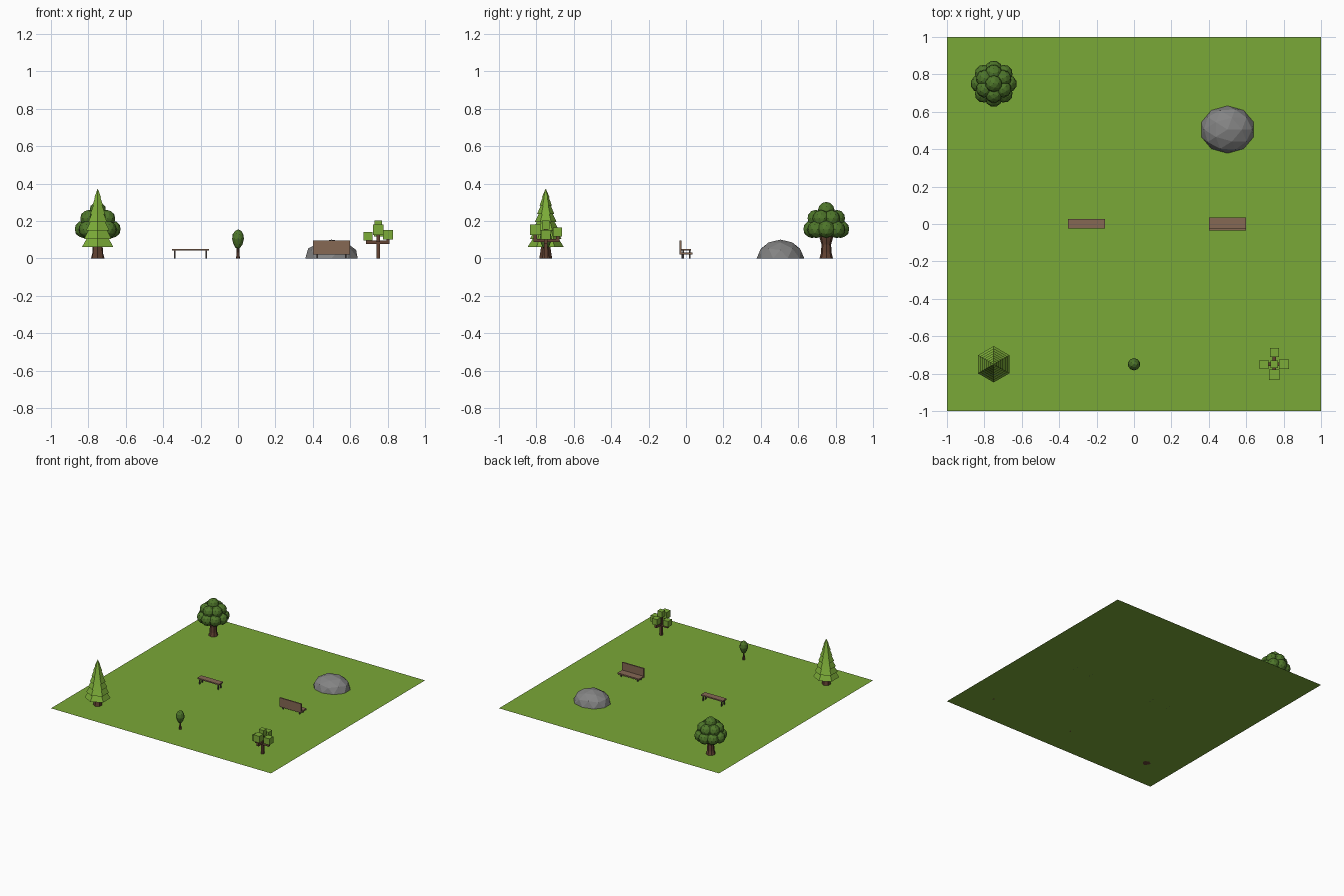
import bpy, bmesh, math
from mathutils import Matrix, Vector

if "Cube" in bpy.data.objects:
    bpy.data.objects.remove(bpy.data.objects["Cube"])


def material(name, r, g, b):
    m = bpy.data.materials.new(name)
    lin = [((c / 255 + 0.055) / 1.055) ** 2.4 for c in (r, g, b)]
    m.diffuse_color = (*lin, 1)
    m.use_nodes = True
    m.node_tree.nodes["Principled BSDF"].inputs["Base Color"].default_value = m.diffuse_color
    return m


GRASS = material("grass green", 122, 168, 55)
LEAF = material("light leaf green", 124, 172, 56)
DARK = material("dark leaf green", 78, 118, 42)
BARK = material("bark brown", 98, 66, 50)
WOOD = material("bench wood", 134, 104, 84)
STONE = material("stone grey", 132, 132, 132)
METAL = material("dark leg metal", 76, 70, 68)


def finish(name, bm, mat):
    me = bpy.data.meshes.new(name)
    bm.to_mesh(me)
    bm.free()
    ob = bpy.data.objects.new(name, me)
    me.materials.append(mat)
    bpy.context.collection.objects.link(ob)
    return ob


def add_box(bm, x0, x1, y0, y1, z0, z1):
    mid = Vector(((x0 + x1) / 2, (y0 + y1) / 2, (z0 + z1) / 2))
    size = Matrix.Diagonal((x1 - x0, y1 - y0, z1 - z0, 1))
    bmesh.ops.create_cube(bm, size=1, matrix=Matrix.Translation(mid) @ size)


def boxes(name, mat, *dims):
    bm = bmesh.new()
    for d in dims:
        add_box(bm, *d)
    return finish(name, bm, mat)


def add_ico(bm, loc, scale, spin=0.0):
    mtx = (Matrix.Translation(loc) @ Matrix.Diagonal((*scale, 1))
           @ Matrix.Rotation(spin, 4, 'Z'))
    return bmesh.ops.create_icosphere(bm, subdivisions=2, radius=1, matrix=mtx)['verts']


def lathe(name, mat, x, y, profile, sides, spin=0.0):
    """Stacked rings of (radius, z), closed at both ends."""
    bm = bmesh.new()
    rings = []
    for r, z in profile:
        rings.append([bm.verts.new((x + r * math.cos(spin + math.tau * i / sides),
                                    y + r * math.sin(spin + math.tau * i / sides), z))
                      for i in range(sides)])
    for a, b in zip(rings, rings[1:]):
        for i in range(sides):
            j = (i + 1) % sides
            bm.faces.new((a[i], a[j], b[j], b[i]))
    bm.faces.new(rings[0][::-1])
    bm.faces.new(rings[-1])
    return finish(name, bm, mat)


# Lawn
bm = bmesh.new()
bmesh.ops.create_grid(bm, x_segments=1, y_segments=1, size=1)
finish("lawn", bm, GRASS)

# Boulder: upper half of a faceted ball
bm = bmesh.new()
add_ico(bm, (0.5, 0.505, 0), (0.147, 0.127, 0.1))
low = [v for v in bm.verts if v.co.z < -0.001]
bmesh.ops.delete(bm, geom=low, context='VERTS')
finish("boulder", bm, STONE)

# Round leafy tree
TX, TY = -0.75, 0.75
lathe("round_tree_trunk", BARK, TX, TY,
      [(0.036, 0), (0.028, 0.03), (0.026, 0.075), (0.04, 0.125)], 8)
bm = bmesh.new()
add_ico(bm, (TX, TY, 0.185), (0.085, 0.085, 0.075))
for count, ring, z, r, turn in ((8, 0.077, 0.155, 0.047, 0.0),
                                (6, 0.056, 0.213, 0.046, math.pi / 6),
                                (1, 0.0, 0.257, 0.045, 0.0)):
    for i in range(count):
        a = turn + math.tau * i / count
        add_ico(bm, (TX + ring * math.cos(a), TY + ring * math.sin(a), z), (r, r, r), a)
finish("round_tree_crown", bm, DARK)

# Pine: six-sided tiers that step inward
PX, PY = -0.75, -0.75
lathe("pine_trunk", BARK, PX, PY, [(0.034, 0), (0.022, 0.08)], 6, math.pi / 6)
TIERS = 7
bottom, tip = 0.06, 0.37
step = (tip - bottom) / TIERS
for i in range(TIERS):
    r = 0.097 * (1 - i / (TIERS + 0.6))
    nxt = 0.097 * (1 - (i + 1) / (TIERS + 0.6)) * 0.82
    z = bottom + step * i
    if i == TIERS - 1:
        nxt = 0.0015
    lathe(f"pine_tier_{i + 1}", LEAF, PX, PY, [(r, z), (nxt, z + step)], 6, math.pi / 6)

# Young tree: egg-shaped crown on a thin trunk
lathe("young_tree_trunk", BARK, 0, -0.75, [(0.010, 0), (0.006, 0.065)], 6)
bm = bmesh.new()
for v in add_ico(bm, (0, -0.75, 0.102), (0.033, 0.033, 0.053)):
    if v.co.z < 0.09:
        v.co.x *= 0.85
        v.co.y = -0.75 + (v.co.y + 0.75) * 0.85
finish("young_tree_crown", bm, DARK)

# Cube-leaf tree: upright trunk, four bent branches, five leaf cubes
CX, CY = 0.75, -0.75
t = 0.009
trunk = [(CX - t, CX + t, CY - t, CY + t, 0, 0.16)]
leaves = [(CX - 0.021, CX + 0.021, CY - 0.021, CY + 0.021, 0.155, 0.203)]
for dx, dy, arm, bar, base, top in ((-1, 0, 0.056, 0.076, 0.094, 0.142),
                                    (1, 0, 0.052, 0.076, 0.100, 0.152),
                                    (0, -1, 0.056, 0.086, 0.126, 0.180),
                                    (0, 1, 0.064, 0.086, 0.118, 0.166)):
    ex, ey = CX + dx * arm, CY + dy * arm
    trunk.append((min(CX, ex) - t, max(CX, ex) + t,
                  min(CY, ey) - t, max(CY, ey) + t, bar, bar + 0.018))
    trunk.append((ex - t, ex + t, ey - t, ey + t, bar, base + 0.01))
    h = (top - base) / 2
    leaves.append((ex - h, ex + h, ey - h, ey + h, base, top))
boxes("cube_tree_branches", BARK, *trunk)
boxes("cube_tree_leaves", LEAF, *leaves)


# Benches
def bench_legs(name, xs, ys, top):
    w = 0.004
    boxes(name, METAL, *[(x - w, x + w, y - w, y + w, 0, top) for x in xs for y in ys])


boxes("plain_bench_seat", WOOD, (-0.353, -0.155, -0.024, 0.028, 0.041, 0.051))
bench_legs("plain_bench_legs", (-0.337, -0.169), (-0.015, 0.019), 0.042)

boxes("backed_bench_seat", WOOD, (0.402, 0.598, -0.034, 0.036, 0.02, 0.031))
boxes("backed_bench_back", WOOD, (0.402, 0.598, -0.036, -0.025, 0.02, 0.094))
bench_legs("backed_bench_legs", (0.424, 0.576), (-0.02, 0.02), 0.021)
